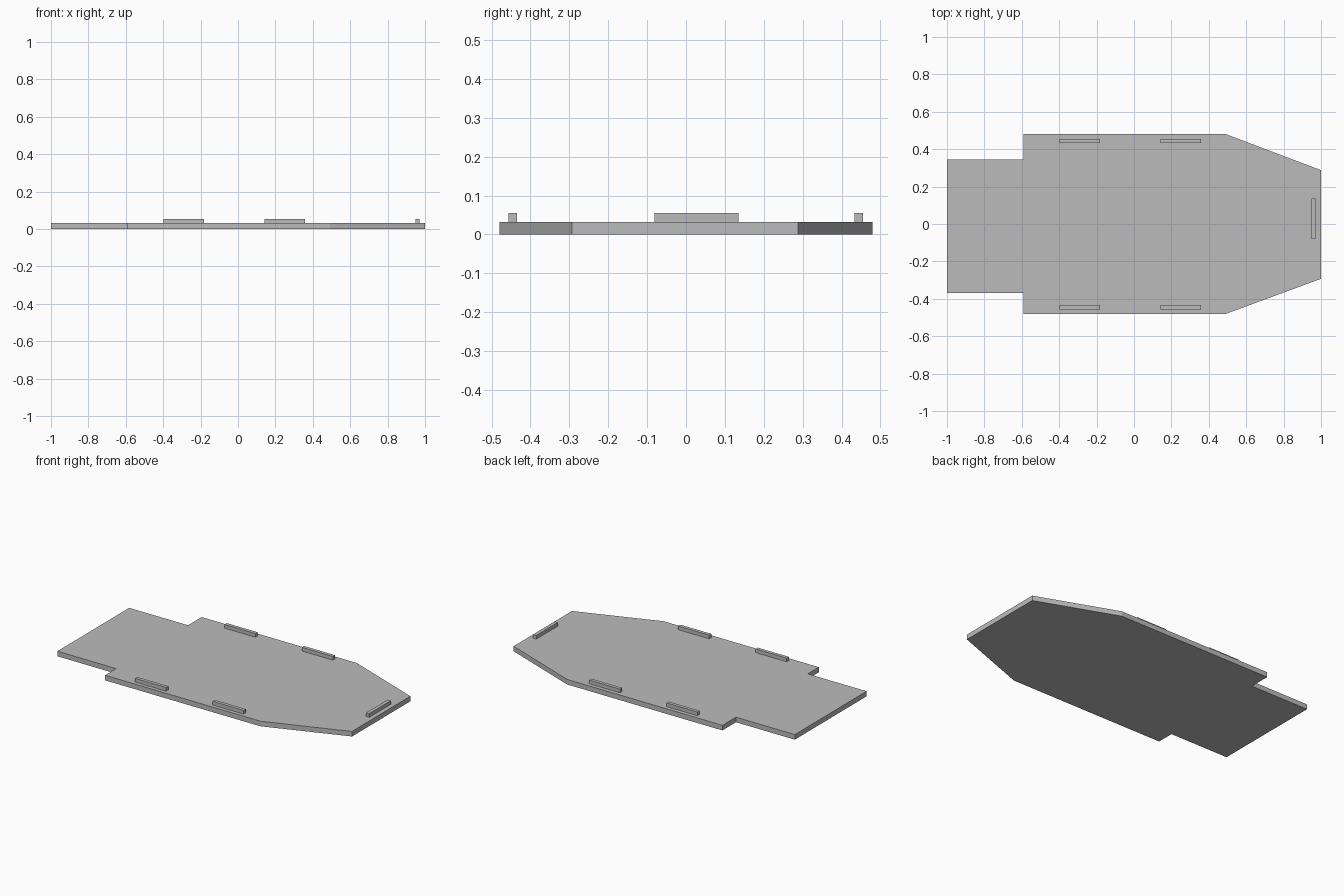
import bpy
import bmesh

cube = bpy.data.objects.get("Cube")
if cube:
    bpy.data.objects.remove(cube, do_unlink=True)

grey = bpy.data.materials.new("plain grey")
grey.use_nodes = True
colour = (0.5, 0.5, 0.5, 1)
grey.diffuse_color = colour
grey.node_tree.nodes["Principled BSDF"].inputs["Base Color"].default_value = colour


def extruded(name, outline, bottom, top):
    """Solid made by raising a flat counter-clockwise outline."""
    bm = bmesh.new()
    face = bm.faces.new([bm.verts.new((x, y, bottom)) for x, y in outline])
    raised = bmesh.ops.extrude_face_region(bm, geom=[face], use_keep_orig=True)
    verts = [v for v in raised["geom"] if isinstance(v, bmesh.types.BMVert)]
    bmesh.ops.translate(bm, verts=verts, vec=(0, 0, top - bottom))
    bmesh.ops.recalc_face_normals(bm, faces=bm.faces)
    mesh = bpy.data.meshes.new(name)
    bm.to_mesh(mesh)
    bm.free()
    mesh.materials.append(grey)
    obj = bpy.data.objects.new(name, mesh)
    bpy.context.collection.objects.link(obj)
    return obj


def tab(name, x, y, length, width):
    """Upright locating tab standing on the plate."""
    a, b = length / 2, width / 2
    outline = [(x - a, y - b), (x + a, y - b), (x + a, y + b), (x - a, y + b)]
    return extruded(name, outline, THICK, TAB_TOP)


THICK, TAB_TOP = 0.032, 0.055
TAB_LONG, TAB_THIN = 0.216, 0.022

# Base plate: narrow tongue at one end, tapered nose at the other
extruded("base_plate", [
    (-1, -0.37), (-0.59, -0.37), (-0.59, -0.48), (0.492, -0.48),
    (1, -0.293), (1, 0.288), (0.492, 0.48), (-0.59, 0.48),
    (-0.59, 0.345), (-1, 0.345)], 0, THICK)

# Tabs along both long edges
for side, y in (("front", -0.445), ("back", 0.444)):
    for end, x in (("right", -0.29), ("left", 0.25)):
        tab(f"{side}_{end}_tab", x, y, TAB_LONG, TAB_THIN)

# Tab across the nose
tab("nose_tab", 0.96, 0.027, TAB_THIN, TAB_LONG)
